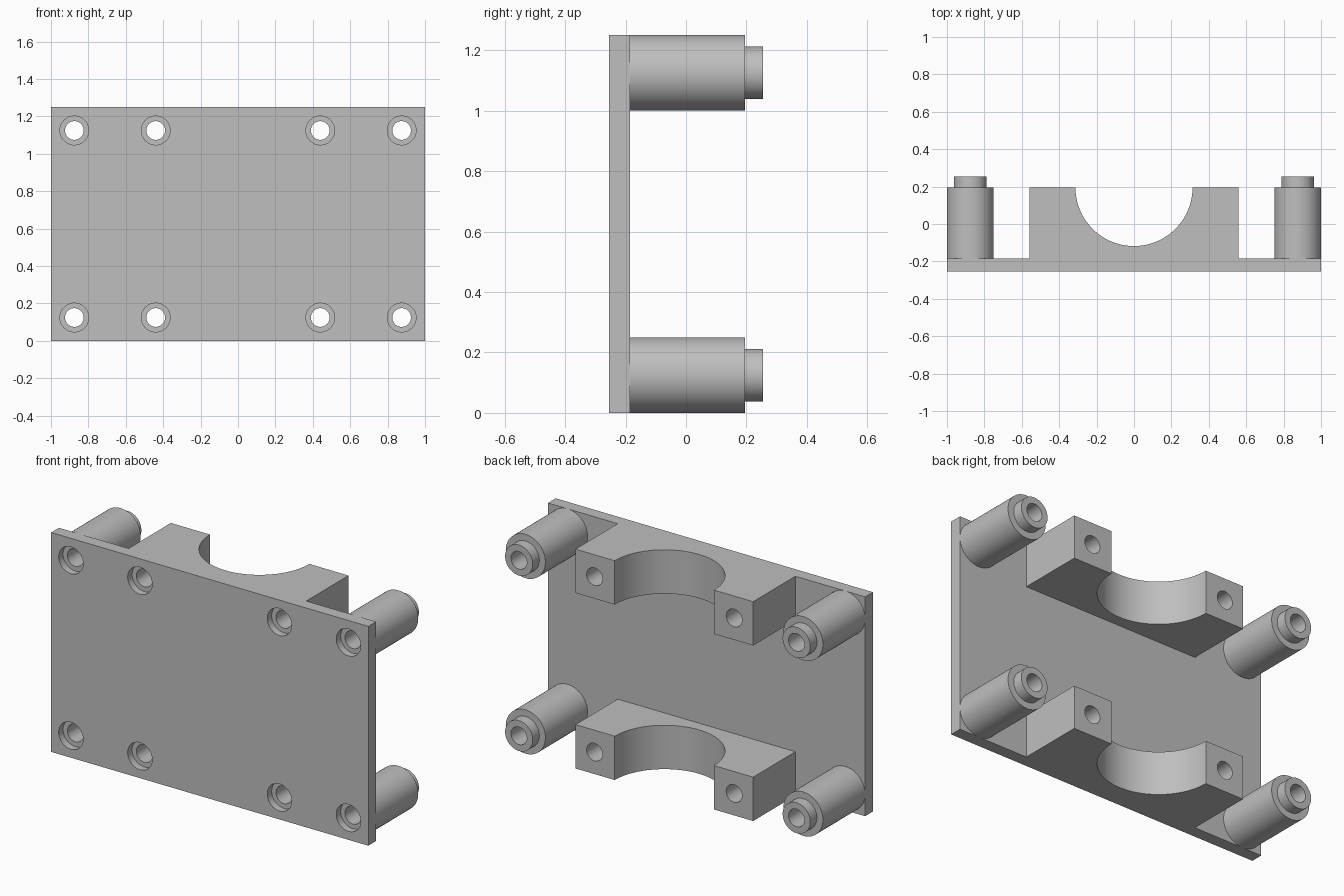
import bpy, bmesh, math
from mathutils import Vector

cube = bpy.data.objects.get("Cube")
if cube:
    bpy.data.objects.remove(cube)

FRONT, FACE, SHOULDER, TIP = -0.255, -0.185, 0.195, 0.255
HEIGHT, ROWS = 1.25, (0.125, 1.125)
POST_X, CLAMP_X = 0.875, 0.44
HOLE, BORE, BORE_END = 0.05, 0.077, -0.215

grey = bpy.data.materials.new("machined grey")
grey.use_nodes = True
grey.diffuse_color = (0.52, 0.52, 0.52, 1)
grey.node_tree.nodes["Principled BSDF"].inputs["Base Color"].default_value = (0.52, 0.52, 0.52, 1)


def make_object(name, bm):
    bmesh.ops.remove_doubles(bm, verts=bm.verts, dist=1e-5)
    bmesh.ops.recalc_face_normals(bm, faces=bm.faces)
    mesh = bpy.data.meshes.new(name)
    bm.to_mesh(mesh)
    bm.free()
    mesh.materials.append(grey)
    obj = bpy.data.objects.new(name, mesh)
    bpy.context.collection.objects.link(obj)
    return obj


def lathe(bm, profile, x, z):
    """Turn a closed (radius, y) outline around a line running front to back."""
    verts = [bm.verts.new((x + r, y, z)) for r, y in profile]
    edges = [bm.edges.new((a, b)) for a, b in zip(verts, verts[1:] + verts[:1])
             if not (a.co.x == x and b.co.x == x)]
    bmesh.ops.spin(bm, geom=verts + edges, cent=(x, 0, z), axis=(0, 1, 0),
                   angle=math.tau, steps=64, use_duplicate=False)


def extrude_up(bm, outline, z0, z1):
    face = bm.faces.new([bm.verts.new((x, y, z0)) for x, y in outline])
    top = bmesh.ops.extrude_face_region(bm, geom=[face])["geom"]
    bmesh.ops.translate(bm, vec=Vector((0, 0, z1 - z0)),
                        verts=[g for g in top if isinstance(g, bmesh.types.BMVert)])


def boolean(obj, other, operation):
    mod = obj.modifiers.new(operation.lower(), "BOOLEAN")
    mod.object, mod.operation, mod.solver = other, operation, "EXACT"
    bpy.context.view_layer.objects.active = obj
    bpy.ops.object.modifier_apply(modifier=mod.name)
    bpy.data.objects.remove(other)


def smooth(obj):
    bpy.ops.object.select_all(action="DESELECT")
    obj.select_set(True)
    bpy.context.view_layer.objects.active = obj
    bpy.ops.object.shade_smooth_by_angle(angle=math.radians(30))


# Mounting plate
bm = bmesh.new()
extrude_up(bm, [(-1, FRONT), (1, FRONT), (1, FACE), (-1, FACE)], 0, HEIGHT)
plate = make_object("mounting_plate", bm)

# Half-round clamp blocks, rooted in the plate
R, W = 0.313, 0.56
arc = [(R * math.cos(a), SHOULDER - R * math.sin(a))
       for a in (math.pi * i / 48 for i in range(49))]
outline = [(-W, -0.22), (W, -0.22), (W, SHOULDER)] + arc + [(-W, SHOULDER)]
for z in ROWS:
    bm = bmesh.new()
    extrude_up(bm, outline, z - 0.125, z + 0.125)
    boolean(plate, make_object("clamp_block", bm), "UNION")

# Counterbored screw holes through plate and clamps
bm = bmesh.new()
for x in (-POST_X, -CLAMP_X, CLAMP_X, POST_X):
    for z in ROWS:
        lathe(bm, [(0, -0.4), (BORE, -0.4), (BORE, BORE_END), (HOLE, BORE_END),
                   (HOLE, 0.4), (0, 0.4)], x, z)
cutter = make_object("hole_cutter", bm)
cutter.hide_render = True
boolean(plate, cutter, "DIFFERENCE")
smooth(plate)

# Stepped hollow posts at the corners
for x, side in ((-POST_X, "right"), (POST_X, "left")):
    for z, level in zip(ROWS, ("lower", "upper")):
        bm = bmesh.new()
        lathe(bm, [(HOLE, FACE), (0.125, FACE), (0.125, SHOULDER), (0.087, SHOULDER),
                   (0.087, TIP), (HOLE, TIP)], x, z)
        smooth(make_object(f"{level}_{side}_post", bm))
